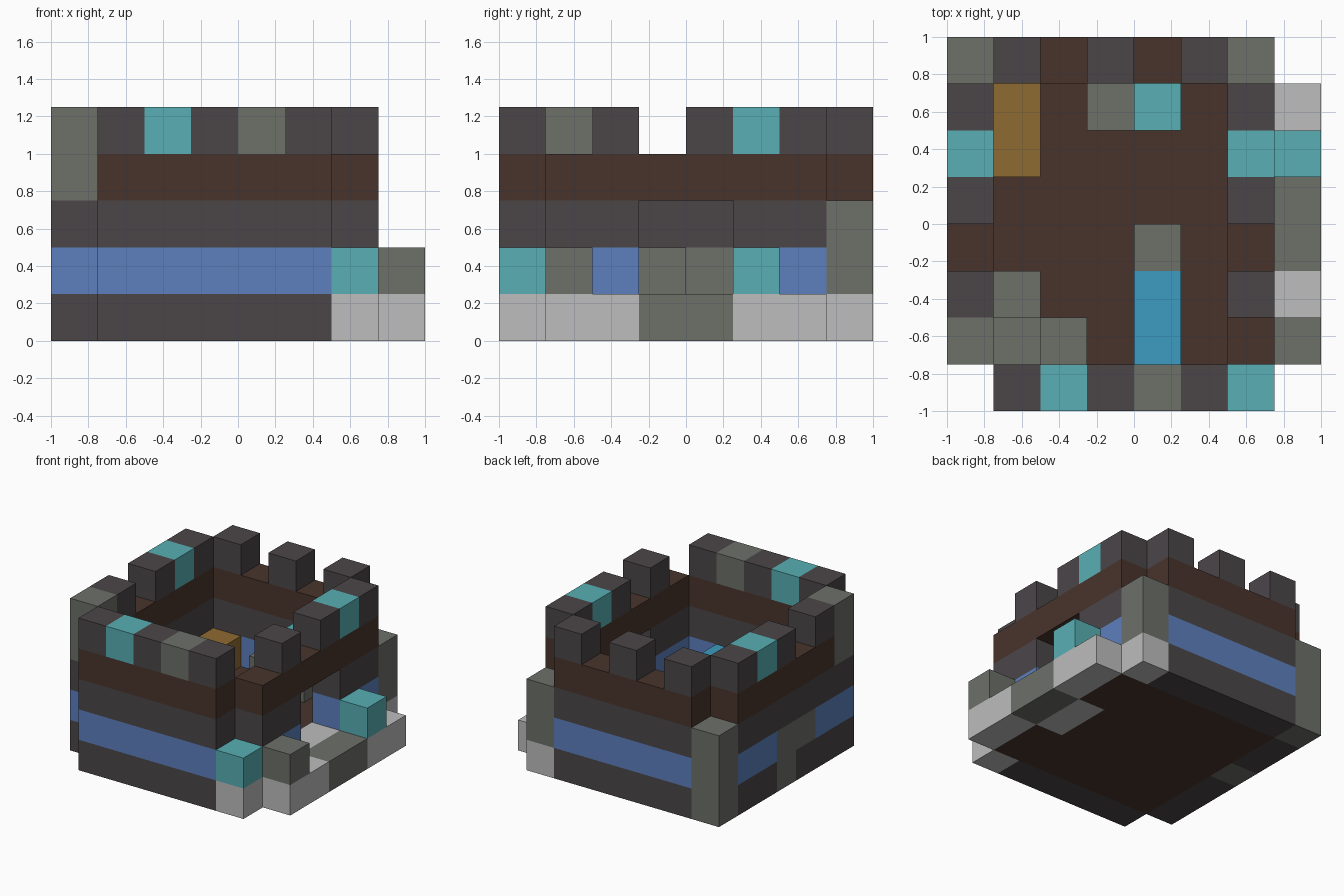
import bpy
import bmesh
from mathutils import Vector

cube = bpy.data.objects.get("Cube")
if cube:
    bpy.data.objects.remove(cube)

CELL = 0.25


def linear(c):
    c /= 255
    return c / 12.92 if c <= 0.04045 else ((c + 0.055) / 1.055) ** 2.4


def material(name, *rgb):
    col = [linear(c) for c in rgb] + [1]
    m = bpy.data.materials.new(name)
    m.use_nodes = True
    m.diffuse_color = col
    bsdf = m.node_tree.nodes["Principled BSDF"]
    bsdf.inputs["Base Color"].default_value = col
    bsdf.inputs["Roughness"].default_value = 0.9
    return m


DARK = material("dark stone", 75, 70, 73)
BROWN = material("brown wood", 73, 52, 44)
GREY = material("grey stone", 109, 112, 105)
TEAL = material("teal", 88, 175, 180)
BLUE = material("blue", 93, 128, 190)
LIGHT = material("light stone", 188, 189, 188)
GOLD = material("gold wood", 143, 107, 50)
CYAN = material("cyan cloth", 60, 156, 192)


def block(name, mat, at, size=(1, 1, 1)):
    """Box on the cell grid: at = lowest cell, size = number of cells."""
    at, size = Vector(at), Vector(size)
    bm = bmesh.new()
    bmesh.ops.create_cube(bm, size=1)
    mid = at + size / 2 - Vector((4, 4, 0))
    for v in bm.verts:
        v.co = (v.co * size + mid) * CELL
    me = bpy.data.meshes.new(name)
    bm.to_mesh(me)
    bm.free()
    me.materials.append(mat)
    ob = bpy.data.objects.new(name, me)
    bpy.context.collection.objects.link(ob)
    return ob


# Floor, with the threshold cut into its right edge
block("floor", BROWN, (1, 1, 0), (5, 6, 1))
block("floor_edge_front", BROWN, (6, 1, 0), (1, 2, 1))
block("floor_edge_back", BROWN, (6, 5, 0), (1, 2, 1))
block("threshold", LIGHT, (6, 3, 0), (1, 2, 1))

# Front and back walls, one course per height
for z, (label, mat) in enumerate([("base", DARK), ("blue", BLUE),
                                  ("upper", DARK), ("beam", BROWN)]):
    for side, y in (("front", 0), ("back", 7)):
        block(f"{side}_wall_{label}", mat, (1, y, z), (5, 1, 1))

# Wall on the -x side with grey patches
block("side_wall_base_front", DARK, (0, 1, 0), (1, 3, 1))
block("side_wall_base_patch", GREY, (0, 4, 0))
block("side_wall_base_back", DARK, (0, 5, 0), (1, 2, 1))
block("side_wall_blue_front", BLUE, (0, 1, 1), (1, 2, 1))
block("side_wall_blue_patch", GREY, (0, 3, 1), (1, 2, 1))
block("side_wall_blue_back", BLUE, (0, 5, 1), (1, 2, 1))
block("side_wall_upper", DARK, (0, 1, 2), (1, 6, 1))
block("side_wall_beam", BROWN, (0, 2, 3), (1, 5, 1))
block("side_wall_corner", GREY, (0, 1, 3), (1, 1, 2))

# Entrance wall on the +x side, open in the middle
for label, y in (("front", 1), ("back", 5)):
    block(f"entrance_wall_blue_{label}", BLUE, (6, y, 1), (1, 2, 1))
    block(f"entrance_wall_upper_{label}", DARK, (6, y, 2), (1, 2, 1))
block("entrance_beam", BROWN, (6, 1, 3), (1, 6, 1))

# Battlements
for x, mat in zip(range(1, 6), (DARK, TEAL, DARK, GREY, DARK)):
    block("front_battlement", mat, (x, 0, 4))
for x in (1, 3, 5):
    block("back_battlement", DARK, (x, 7, 4))
for x in (0, 6):
    for y, mat in ((2, DARK), (4, DARK), (5, TEAL), (6, DARK)):
        block("side_battlement", mat, (x, y, 4))

# Corner posts
block("back_corner_post", GREY, (0, 7, 0), (1, 1, 3))
block("entrance_back_post_foot", LIGHT, (6, 7, 0))
block("entrance_back_post", GREY, (6, 7, 1), (1, 1, 2))
block("entrance_front_post_foot", LIGHT, (6, 0, 0))
block("entrance_front_post", TEAL, (6, 0, 1))

# Terrace outside the entrance
block("terrace_front", LIGHT, (7, 1, 0), (1, 2, 1))
block("terrace_step", GREY, (7, 3, 0), (1, 2, 1))
block("terrace_back", LIGHT, (7, 5, 0), (1, 2, 1))
block("terrace_grey_block", GREY, (7, 1, 1))
block("terrace_teal_block", TEAL, (7, 5, 1))

# Furnishings
block("gold_chest", GOLD, (1, 5, 1), (1, 2, 1))
block("bed", CYAN, (4, 1, 1), (1, 2, 1))
block("bed_end", GREY, (4, 3, 1))
block("counter", GREY, (3, 6, 1), (2, 1, 1))
block("counter_top_block", TEAL, (4, 6, 2))
block("corner_shelf_high", GREY, (1, 1, 1), (1, 1, 2))
block("corner_shelf_back", GREY, (1, 2, 1))
block("corner_shelf_side", GREY, (2, 1, 1))
